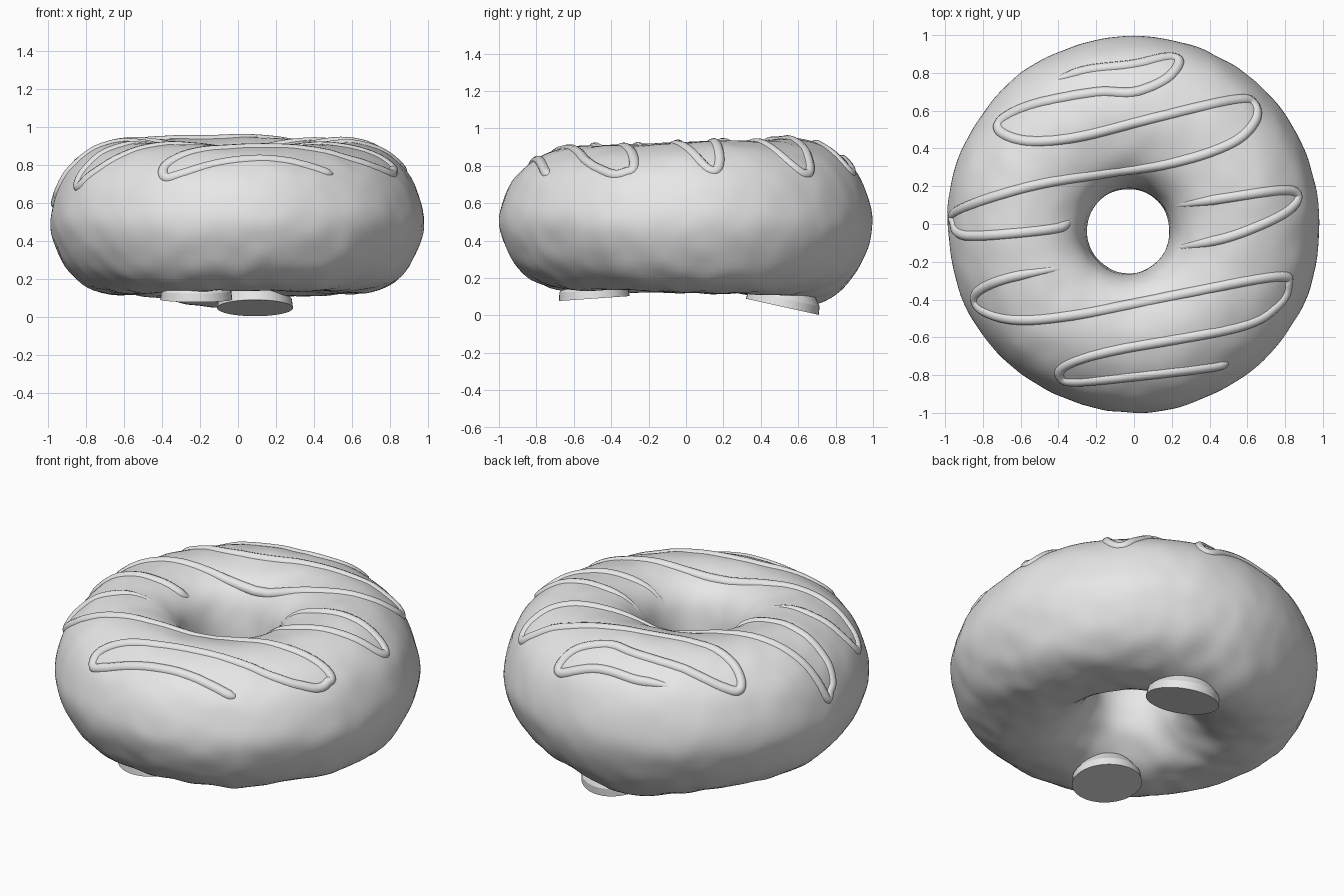
import bpy, bmesh, math
from mathutils import Vector, Matrix, noise
from mathutils.bvhtree import BVHTree

if "Cube" in bpy.data.objects:
    bpy.data.objects.remove(bpy.data.objects["Cube"])

grey = bpy.data.materials.new("plain_grey")
grey.use_nodes = True
COLOUR = (0.8, 0.8, 0.8, 1)
grey.diffuse_color = COLOUR
grey.node_tree.nodes["Principled BSDF"].inputs["Base Color"].default_value = COLOUR


def add_object(name, data):
    obj = bpy.data.objects.new(name, data)
    bpy.context.collection.objects.link(obj)
    data.materials.append(grey)
    return obj


def smooth_path(points, steps, closed=False):
    """Catmull-Rom samples through 2D points."""
    pts = [Vector(p) for p in points]
    n = len(pts)

    def at(i):
        return pts[i % n] if closed else pts[max(0, min(n - 1, i))]

    out = []
    for i in range(n if closed else n - 1):
        a, b, c, d = (at(i + k) for k in (-1, 0, 1, 2))
        for s in range(steps):
            t = s / steps
            out.append(b + (c - a) * t / 2 + (a * 2 - b * 5 + c * 4 - d) * t * t / 2
                       + (b * 3 - a - c * 3 + d) * t ** 3 / 2)
    if not closed:
        out.append(pts[-1])
    return out


def deform(p):
    """Uneven dough: off-centre hole, higher back, sag at the back, lumps."""
    r = math.hypot(p.x, p.y)
    inner = max(0, 1 - r) / 0.78
    q = Vector((p.x - 0.03 * inner, p.y * 1.01 - 0.04 * inner, p.z))
    tilt = 0.1 if p.z > 0.52 else 0.06
    q.z = 0.52 + (q.z - 0.52) * (1 + tilt * p.y)
    low = max(0, min(1, (0.5 - q.z) / 0.35))
    q.z -= 0.06 * low * math.exp(-((q.x + 0.15) ** 2 + (q.y - 0.68) ** 2) / 0.06)
    lump = 0.01 * noise.noise(p * 2.6) + (0.005 + 0.005 * low) * noise.noise(p * 8)
    middle = Vector((p.x, p.y, 0)).normalized() * 0.6 + Vector((0, 0, 0.52))
    return q + (p - middle).normalized() * lump


# Dough ring: swept cross-section
profile = smooth_path([(.22, .5), (.24, .7), (.295, .82), (.4, .893), (.56, .922),
                       (.71, .895), (.84, .82), (.93, .71), (.985, .53), (.965, .39),
                       (.885, .24), (.75, .145), (.58, .122), (.42, .16), (.29, .27),
                       (.232, .39)], 5, closed=True)
SEGMENTS = 180
bm = bmesh.new()
rings = []
for i in range(SEGMENTS):
    a = math.tau * i / SEGMENTS
    rings.append([bm.verts.new(deform(Vector((r * math.cos(a), r * math.sin(a), z))))
                  for r, z in profile])
for i, ring in enumerate(rings):
    after = rings[(i + 1) % SEGMENTS]
    for j in range(len(ring)):
        k = (j + 1) % len(ring)
        bm.faces.new((ring[j], ring[k], after[k], after[j]))
bmesh.ops.recalc_face_normals(bm, faces=bm.faces)
for f in bm.faces:
    f.smooth = True
surface = BVHTree.FromBMesh(bm)
mesh = bpy.data.meshes.new("dough_ring")
bm.to_mesh(mesh)
bm.free()
add_object("dough_ring", mesh)


# Icing: zigzag strands half sunk into the top of the dough, fading at the ends
def icing(name, points):
    curve = bpy.data.curves.new(name, "CURVE")
    curve.dimensions = "3D"
    curve.bevel_depth = 0.03
    curve.bevel_resolution = 3
    curve.use_fill_caps = True
    hits = []
    for p in smooth_path(points, 8):
        hit, normal, _, _ = surface.ray_cast(Vector((p.x, p.y, 2)), Vector((0, 0, -1)))
        if hit:
            hits.append(hit - normal * 0.014)
    spline = curve.splines.new("POLY")
    spline.points.add(len(hits) - 1)
    for i, (point, h) in enumerate(zip(spline.points, hits)):
        point.co = (*h, 1)
        point.radius = min(1, 0.4 + 0.1 * min(i, len(hits) - 1 - i))
    spline.use_smooth = True
    add_object(name, curve)


icing("icing_front", [(.5, -.73), (.42, -.76), (0, -.81), (-.3, -.84), (-.39, -.82),
                      (-.36, -.75), (-.1, -.67), (.55, -.55), (.76, -.44), (.82, -.33),
                      (.75, -.28), (.2, -.38), (-.3, -.48), (-.62, -.51), (-.81, -.46),
                      (-.84, -.37), (-.68, -.29), (-.37, -.23)])
icing("icing_left", [(.2, -.13), (.5, -.07), (.77, .04), (.87, .13), (.81, .18),
                     (.5, .14), (.2, .09)])
icing("icing_back", [(-.33, .02), (-.4, -.02), (-.65, -.05), (-.9, -.06), (-.96, 0),
                     (-.92, .08), (-.5, .21), (.15, .31), (.5, .42), (.64, .54),
                     (.64, .64), (.53, .66), (.1, .56), (-.3, .46), (-.56, .44),
                     (-.71, .49), (-.7, .56), (-.52, .64), (-.2, .7), (0, .7),
                     (.17, .77), (.24, .86), (.18, .89), (0, .85), (-.25, .82),
                     (-.44, .76)])


# Feet: tilted round pads, each with a narrower neck rising into the dough
def foot(name, x, y, z, radius, tilt):
    bm = bmesh.new()
    for bottom, top, start, height in ((1, 0.97, 0, 0.045), (0.97, 0.75, 0.045, 0.06)):
        bmesh.ops.create_cone(bm, cap_ends=start == 0, segments=40,
                              radius1=radius * bottom, radius2=radius * top, depth=height,
                              matrix=Matrix.Translation((0, 0, start + height / 2)))
    bmesh.ops.transform(bm, verts=bm.verts,
                        matrix=Matrix.Translation((x, y, z)) @ Matrix.Rotation(tilt, 4, "X"))
    for f in bm.faces:
        f.smooth = len(f.verts) == 4
    for e in bm.edges:
        e.smooth = all(f.smooth for f in e.link_faces)
    mesh = bpy.data.meshes.new(name)
    bm.to_mesh(mesh)
    bm.free()
    add_object(name, mesh)


foot("front_foot", -.22, -.49, .09, .19, math.radians(4))
foot("back_foot", .09, .515, .046, .2, math.radians(-12.5))
